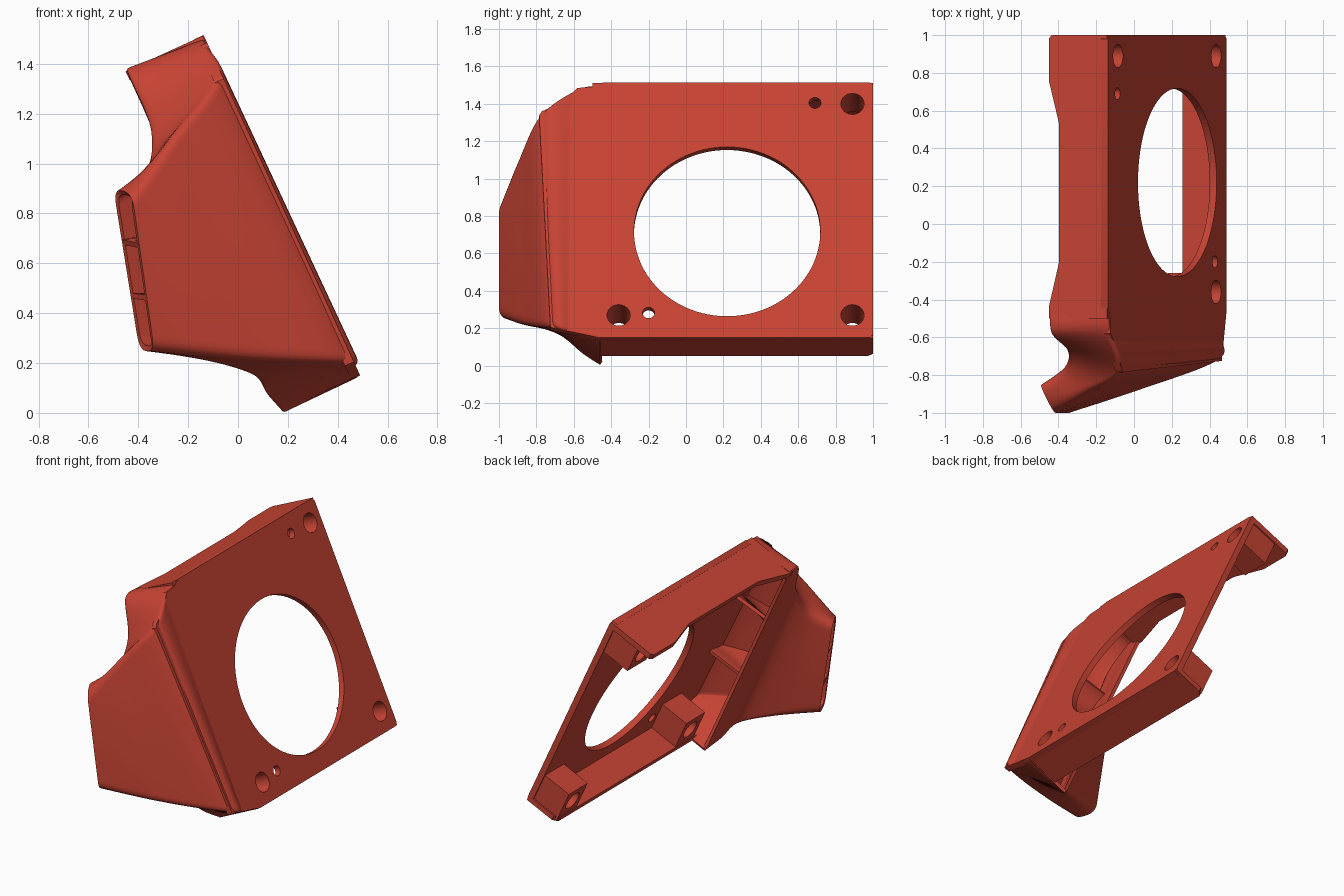
import bpy, bmesh, math
from mathutils import Vector, Matrix

if "Cube" in bpy.data.objects:
    bpy.data.objects.remove(bpy.data.objects["Cube"])

red = bpy.data.materials.new("red plastic")
red.diffuse_color = (0.57, 0.056, 0.034, 1)
red.use_nodes = True
red.node_tree.nodes["Principled BSDF"].inputs["Base Color"].default_value = red.diffuse_color

# Tilted frame of the mounting plate: y along, u up the slope, w outward
U = Vector((-0.418, 0, 0.909))
W = Vector((0.909, 0, 0.418))
BASE = Vector((0.49, 0, 0.15))


def place(y, u, w):
    return BASE + U * u + W * w + Vector((0, y, 0))


def up(z):
    return (z - 0.15) / 0.909


def make(name, bm):
    me = bpy.data.meshes.new(name)
    bm.to_mesh(me)
    bm.free()
    me.materials.append(red)
    ob = bpy.data.objects.new(name, me)
    bpy.context.collection.objects.link(ob)
    return ob


def prism(name, pts, lo, hi, along):
    """Extrude an outline of (y, u) along w, or of (y, w) along u."""
    bm = bmesh.new()
    rings = []
    for h in (lo, hi):
        rings.append([bm.verts.new(place(a, b, h) if along == "w" else place(a, h, b))
                      for a, b in pts])
    n = len(pts)
    bm.faces.new(rings[0])
    bm.faces.new(rings[1])
    for i in range(n):
        j = (i + 1) % n
        bm.faces.new((rings[0][i], rings[0][j], rings[1][j], rings[1][i]))
    bmesh.ops.recalc_face_normals(bm, faces=bm.faces)
    return make(name, bm)


def activate(ob):
    bpy.ops.object.select_all(action="DESELECT")
    ob.select_set(True)
    bpy.context.view_layer.objects.active = ob


def drill(ob, y, z, r, seg=32):
    """Cut a round hole square to the plate."""
    pts = [(y + r * math.cos(2 * math.pi * i / seg), up(z) + r * math.sin(2 * math.pi * i / seg))
           for i in range(seg)]
    cutter = prism("cutter", pts, -0.6, 0.2, "w")
    cutter.hide_render = True
    activate(ob)
    m = ob.modifiers.new("hole", "BOOLEAN")
    m.operation, m.solver, m.object = "DIFFERENCE", "EXACT", cutter
    bpy.ops.object.modifier_apply(modifier=m.name)
    bpy.data.objects.remove(cutter)


def smooth(ob):
    activate(ob)
    bpy.ops.object.shade_smooth_by_angle(angle=math.radians(35))


TOP = 1.502
# Mounting plate with fan opening and screw holes
outline = [(0.98, 0), (1, 0.02), (1, TOP - 0.02), (0.98, TOP), (-0.44, TOP),
           (-0.5, up(1.49)), (-0.58, up(1.485)), (-0.66, up(1.41)), (-0.77, up(1.36)),
           (-0.785, up(1.34)), (-0.725, up(0.205)), (-0.46, 0)]
plate = prism("mounting_plate", outline, -0.04, 0, "w")
drill(plate, 0.22, 0.717, 0.498, 96)
screws = [(0.89, 1.40), (0.89, 0.27), (-0.36, 0.27)]
for y, z in screws:
    drill(plate, y, z, 0.062)
for y, z in [(0.69, 1.405), (-0.2, 0.283)]:
    drill(plate, y, z, 0.032)
smooth(plate)

# Top and bottom walls behind the plate
prism("top_wall", [(1, -0.005), (1, -0.33), (0.98, -0.345), (0.76, -0.345), (0.53, -0.285),
                   (-0.2, -0.285), (-0.44, -0.345), (-0.5, -0.345), (-0.5, -0.005)],
      TOP - 0.04, TOP - 0.001, "u")
prism("bottom_wall", [(1, -0.005), (1, -0.21), (0.97, -0.24), (-0.48, -0.24), (-0.48, -0.005)],
      0.001, 0.036, "u")

# Screw bosses in the corners
for i, (y, z) in enumerate(screws):
    u0, u1 = (up(z) - 0.1, TOP - 0.01) if z > 1 else (0.01, up(z) + 0.1)
    y0, y1 = y - 0.1, min(y + 0.1, 0.99)
    boss = prism("screw_boss_%d" % (i + 1), [(y0, u0), (y1, u0), (y1, u1), (y0, u1)],
                 -0.235, -0.02, "w")
    drill(boss, y, z, 0.062)
    smooth(boss)

# Duct sections: front top, back top, back bottom, front bottom, corner radius
sections = [
    ((-0.14, -0.46, 1.50), (-0.45, -0.46, 1.375), (0.18, -0.46, 0.0), (0.485, -0.46, 0.145), 0.015),
    ((-0.125, -0.58, 1.48), (-0.44, -0.58, 1.36), (0.125, -0.55, 0.06), (0.47, -0.60, 0.175), 0.02),
    ((-0.075, -0.78, 1.35), (-0.36, -0.67, 1.16), (0.06, -0.64, 0.14), (0.455, -0.72, 0.205), 0.04),
    ((-0.26, -0.90, 1.12), (-0.38, -0.76, 0.97), (-0.15, -0.73, 0.205), (0.05, -0.875, 0.215), 0.06),
    ((-0.425, -1.0, 0.88), (-0.50, -0.85, 0.90), (-0.395, -0.85, 0.25), (-0.335, -1.0, 0.245), 0.07),
]


def spline(a, b, c, d, t):
    return 0.5 * (2 * b + (c - a) * t + (2 * a - 5 * b + 4 * c - d) * t * t
                  + (3 * b - a - 3 * c + d) * t ** 3)


STEPS = 8
frames = []
last = len(sections) - 1
for s in range(last * STEPS + 1):
    k = min(s // STEPS, last - 1)
    t = s / STEPS - k
    quad = [sections[min(max(k + o, 0), last)] for o in (-1, 0, 1, 2)]
    corners = [spline(*[Vector(q[c]) for q in quad], t) for c in range(4)]
    frames.append((corners, quad[1][4] * (1 - t) + quad[2][4] * t))


def rounded(corners, r, seg=6):
    pts = []
    for i, c in enumerate(corners):
        p, n = corners[i - 1] - c, corners[(i + 1) % 4] - c
        a = c + p * min(r / p.length, 0.48)
        b = c + n * min(r / n.length, 0.48)
        for j in range(seg + 1):
            t = j / seg
            pts.append(a * (1 - t) ** 2 + c * 2 * t * (1 - t) + b * t * t)
    return pts


def loft(name, rings, closed, thick, offset):
    bm = bmesh.new()
    rows = [[bm.verts.new(p) for p in ring] for ring in rings]
    n = len(rows[0])
    for a, b in zip(rows, rows[1:]):
        for i in range(n if closed else n - 1):
            j = (i + 1) % n
            bm.faces.new((a[i], a[j], b[j], b[i]))
    bm.normal_update()
    if closed:
        # Make the skin face outward so the wall thickens inward
        mid = sum(rings[0], Vector()) / n
        total = sum(f.normal.dot(f.calc_center_median() - mid) for f in list(bm.faces)[:n])
        if total < 0:
            bmesh.ops.reverse_faces(bm, faces=bm.faces)
    ob = make(name, bm)
    m = ob.modifiers.new("wall", "SOLIDIFY")
    m.thickness, m.offset = thick, offset
    activate(ob)
    bpy.ops.object.modifier_apply(modifier=m.name)
    smooth(ob)
    return ob


# Hollow duct that bends from the fan side to the slot outlet
loft("air_duct", [rounded(c, r) for c, r in frames], True, 0.022, -1)

# Two guide vanes inside the duct
for i, f in enumerate((0.33, 0.66)):
    rows = []
    for (ft, bt, bb, fb), r in frames[STEPS:]:
        front, back = ft.lerp(fb, f), bt.lerp(bb, f)
        rows.append([front.lerp(back, 0.03), front.lerp(back, 0.97)])
    loft("guide_vane_%d" % (i + 1), rows, False, 0.022, 0)
